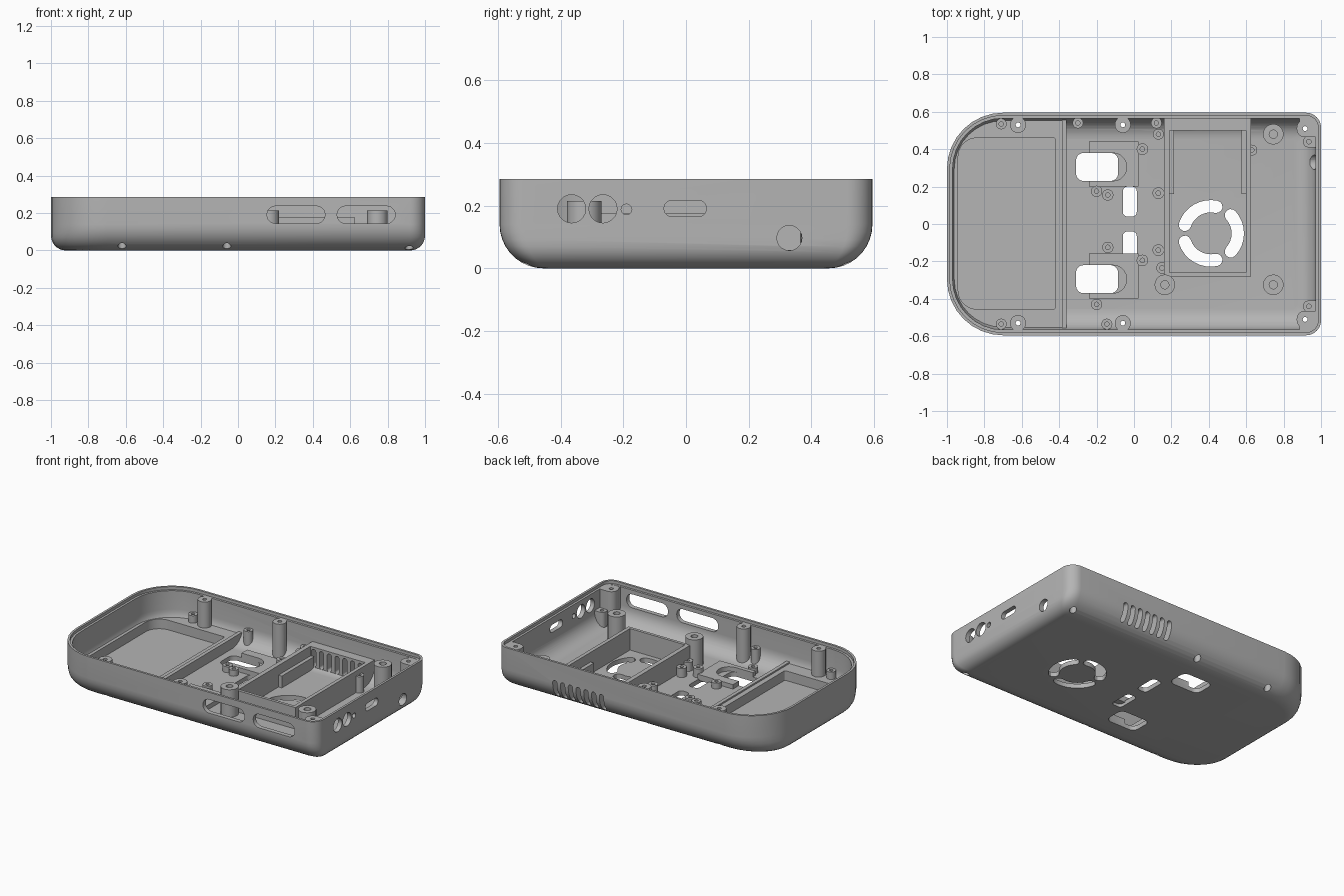
import bpy, bmesh, math

cube = bpy.data.objects.get("Cube")
if cube:
    bpy.data.objects.remove(cube, do_unlink=True)

grey = bpy.data.materials.new("matte_grey_plastic")
grey.use_nodes = True
grey.diffuse_color = (0.46, 0.46, 0.46, 1)
grey.node_tree.nodes["Principled BSDF"].inputs["Base Color"].default_value = (0.46, 0.46, 0.46, 1)

HALF_X, HALF_Y, TOP, RIM = 1.0, 0.595, 0.285, 0.265
parts, cutters = [], []


def finish(name, bm, group):
    bmesh.ops.recalc_face_normals(bm, faces=bm.faces[:])
    mesh = bpy.data.meshes.new(name)
    bm.to_mesh(mesh)
    bm.free()
    obj = bpy.data.objects.new(name, mesh)
    bpy.context.collection.objects.link(obj)
    mesh.materials.append(grey)
    group.append(obj)
    return obj


def loft(bm, rings):
    """Skin closed rings of points and cap both ends."""
    rows = [[bm.verts.new(p) for p in ring] for ring in rings]
    n = len(rows[0])
    for a, b in zip(rows, rows[1:]):
        for i in range(n):
            j = (i + 1) % n
            bm.faces.new((a[i], a[j], b[j], b[i]))
    bm.faces.new(rows[0][::-1])
    bm.faces.new(rows[-1])


def outline(x0, x1, y0, y1, left, right, seg=8):
    """Rounded rectangle; left and right are (rx, ry) corner radii."""
    pts = []
    for k, (cx, cy, sx, sy, r) in enumerate(((x1, y1, -1, -1, right), (x0, y1, 1, -1, left),
                                             (x0, y0, 1, 1, left), (x1, y0, -1, 1, right))):
        for i in range(seg + 1):
            a = math.pi / 2 * (k + i / seg)
            pts.append((cx + sx * r[0] + r[0] * math.cos(a), cy + sy * r[1] + r[1] * math.sin(a)))
    return pts


def pill(x0, x1, y0, y1, r=None):
    r = r or min(x1 - x0, y1 - y0) * 0.48
    return outline(x0, x1, y0, y1, (r, r), (r, r), 5)


def circle(x, y, r, n=20):
    return [(x + r * math.cos(i * math.tau / n), y + r * math.sin(i * math.tau / n)) for i in range(n)]


def rect(x0, x1, y0, y1):
    return [(x0, y0), (x1, y0), (x1, y1), (x0, y1)]


def prism(pts, lo, hi, axis="z"):
    place = {"z": lambda a, b, h: (a, b, h), "y": lambda a, b, h: (a, h, b),
             "x": lambda a, b, h: (h, a, b)}[axis]
    return [[place(a, b, h) for a, b in pts] for h in (lo, hi)]


def solid(name, lofts, group=parts):
    bm = bmesh.new()
    for rings in lofts:
        loft(bm, rings)
    return finish(name, bm, group)


def hull_rings(t, rx, top):
    """Rings of the case volume shrunk by t, with rounded lower edges."""
    ry = 0.14 - t
    levels = [ry * (1 - math.cos(math.pi / 2 * i / 9)) for i in range(10)] + [top - t]
    drop = lambda r, z: r - math.sqrt(r * r - (r - z) ** 2) if z < r else 0
    rings = []
    for z in levels:
        dx, dy = drop(rx, z), drop(ry, z)
        left = (0.3 - t - dx, 0.3 - t - dy)
        right = (max(0.08 - t - dx * 0.5, 0.03), max(0.08 - t - dy * 0.4, 0.03))
        x, y = HALF_X - t - dx, HALF_Y - t - dy
        rings.append([(a, b, z + t) for a, b in outline(-x, x, -y, y, left, right)])
    return rings


def boolean(obj, tool, mode="DIFFERENCE"):
    mod = obj.modifiers.new("cut", "BOOLEAN")
    mod.operation, mod.object, mod.solver = mode, tool, "EXACT"
    bpy.context.view_layer.objects.active = obj
    bpy.ops.object.modifier_apply(modifier=mod.name)


# Shell: outside, stepped rim and cavity in one skin
lip = [(a, b) for a, b, z in hull_rings(0.015, 0.08, TOP)[-1]]
step_top, step_low = prism(lip, TOP, RIM)
shell = solid("case_shell", [hull_rings(0, 0.08, TOP) + [step_top, step_low]
                             + hull_rings(0.03, 0.1, RIM)[::-1]])
limit = solid("inner_limit", [hull_rings(0.01, 0.075, TOP + 0.1)], cutters)

# Openings: tray pocket, side ports, floor slots, vents and fan arcs
openings = [prism(outline(-0.94, -0.42, -0.455, 0.46, (0.1, 0.1), (0.01, 0.01)), 0.025, 0.2)]
for x0, x1 in ((0.155, 0.465), (0.53, 0.84)):
    openings.append(prism(pill(x0, x1, 0.145, 0.237), -0.7, -0.52, "y"))
for cy, cz, r in ((-0.365, 0.19, 0.045), (-0.265, 0.19, 0.045), (-0.19, 0.188, 0.017), (0.33, 0.097, 0.04)):
    openings.append(prism(circle(cy, cz, r), 0.94, 1.1, "x"))
openings.append(prism(pill(-0.07, 0.065, 0.165, 0.217), 0.9, 1.1, "x"))
for y0 in (0.04, -0.2):
    openings.append(prism(pill(-0.06, 0.015, y0, y0 + 0.16, 0.025), -0.1, 0.1))
for y0 in (0.23, -0.37):
    openings.append(prism(pill(-0.31, -0.085, y0, y0 + 0.15, 0.04), -0.1, 0.1))
for i in range(7):
    c = 0.215 + 0.058 * i
    openings.append(prism(pill(c - 0.016, c + 0.016, 0.04, 0.16), 0.46, 0.7, "y"))
FAN_X, FAN_Y, MID, HALF = 0.41, -0.05, 0.145, 0.033
for k in range(3):
    arc = []
    for side in (1, -1):
        end = math.radians(120 * k + 42 * side)
        for i in range(9):
            a = math.radians(120 * k + 42 * side * (i / 4 - 1))
            r = MID + HALF * side
            arc.append((FAN_X + r * math.cos(a), FAN_Y + r * math.sin(a)))
        for i in range(1, 6):
            a = end + math.pi * i / 6 + (0 if side > 0 else math.pi)
            arc.append((FAN_X + MID * math.cos(end) + HALF * math.cos(a),
                        FAN_Y + MID * math.sin(end) + HALF * math.sin(a)))
    openings.append(prism(arc, -0.1, 0.1))
opening_cutter = solid("opening_cutter", openings, cutters)

# Stepped screw bores from below
SCREWS = [(x, sy * 0.53) for x in (-0.62, -0.06) for sy in (1, -1)]
CORNERS = [(0.915, 0.51), (0.915, -0.51)]
bores = solid("bore_cutter", [prism(circle(x, y, 0.022), -0.1, 0.08) + prism(circle(x, y, 0.013), 0.08, 0.4)
                              for x, y in SCREWS + CORNERS], cutters)
boolean(shell, opening_cutter)
boolean(shell, bores)

# Raised tray with sunken pocket and divider step
profile = [(-1, 0.015), (-0.36, 0.015), (-0.36, 0.1), (-0.385, 0.1), (-0.385, 0.09), (-1, 0.09)]
tray = solid("battery_tray", [prism(profile, -0.6, 0.6, "y")])
boolean(tray, limit, "INTERSECT")
boolean(tray, opening_cutter)
boolean(tray, bores)

# Fan housing with vented back wall and inner ledges
frame = solid("fan_housing", [prism(rect(0.16, 0.625, -0.28, 0.58), 0.02, 0.175)])
boolean(frame, limit, "INTERSECT")
boolean(frame, solid("housing_cutter", [prism(rect(0.19, 0.6, -0.26, 0.5), -0.1, 0.3)], cutters))
boolean(frame, opening_cutter)
solid("fan_ledges", [prism(rect(x0, x0 + 0.03, 0.16, 0.505), 0.02, 0.11) for x0 in (0.185, 0.575)])

# Switch plates with rounded openings
plates = solid("switch_plates", [prism(rect(-0.24, 0.025, cy - 0.12, cy + 0.12), 0.02, 0.06)
                                 for cy in (0.32, -0.278)])
boolean(plates, solid("plate_cutter", [prism(pill(-0.31, -0.04, cy - 0.075, cy + 0.075), 0, 0.1)
                                       for cy in (0.305, -0.295)], cutters))


# Screw bosses with blind holes; each spot is (x, y, radius, top)
def blind_holes(obj, spots):
    boolean(obj, solid("blind_cutter", [prism(circle(x, y, r * 0.4, 14), top - 0.045, 0.4)
                                        for x, y, r, top in spots], cutters))


def columns(name, spots, bottom):
    return solid(name, [prism(circle(x, y, r), bottom, top) for x, y, r, top in spots])


case_bosses = columns("case_bosses", [(x, y, 0.043, RIM) for x, y in SCREWS], 0.015)
boolean(case_bosses, limit, "INTERSECT")
boolean(case_bosses, bores)

pins = [(x, y, 0.029, 0.14) for x, y in ((-0.71, 0.535), (-0.71, -0.535), (-0.3, 0.54), (0.12, 0.54),
                                         (-0.145, -0.535))]
wall_pins = columns("wall_pins", pins, 0.015)
boolean(wall_pins, limit, "INTERSECT")
blind_holes(wall_pins, pins)

floor_spots = [(x, y, 0.055, 0.215) for x, y in ((0.745, 0.48), (0.745, -0.325), (0.165, -0.325))]
floor_spots += [(x, y, 0.029, 0.14) for x, y in ((0.13, 0.48), (0.63, 0.395))]
floor_spots += [(x, y, 0.031, 0.09) for x, y in ((0.045, 0.4), (0.13, 0.165), (0.13, -0.14), (0.15, -0.235),
                                                 (0.045, -0.195))]
floor_spots += [(x, y, 0.03, 0.07) for x, y in ((-0.2, 0.175), (-0.14, 0.155), (-0.14, -0.125), (-0.2, -0.43))]
blind_holes(columns("board_bosses", floor_spots, 0.027), floor_spots)

# Corner blocks and the lugs beside them
corners = solid("corner_bosses", [prism(pill(0.87, 1.0, y - 0.045, y + 0.09 - 0.045, 0.04), 0.015, RIM)
                                  for y in (0.51, -0.51)])
fillers = solid("corner_webs", [prism(rect(0.885, 1.0, *sorted((s * 0.53, s * 0.6))), 0.015, RIM - 0.002)
                                for s in (1, -1)])
lug_spots = [(0.935, s * 0.44, 0.03, 0.14) for s in (1, -1)]
lugs = solid("corner_lugs", [prism(pill(0.905, 1.0, y - 0.03, y + 0.03, 0.025), 0.015, top)
                             for x, y, r, top in lug_spots])
for block in (corners, fillers, lugs):
    boolean(block, limit, "INTERSECT")
boolean(corners, bores)
boolean(fillers, bores)
blind_holes(lugs, lug_spots)

# Remove the cutters and shade the parts
for obj in cutters:
    bpy.data.objects.remove(obj, do_unlink=True)
bpy.ops.object.select_all(action="DESELECT")
for obj in parts:
    obj.select_set(True)
bpy.context.view_layer.objects.active = shell
bpy.ops.object.shade_smooth_by_angle(angle=math.radians(30))
